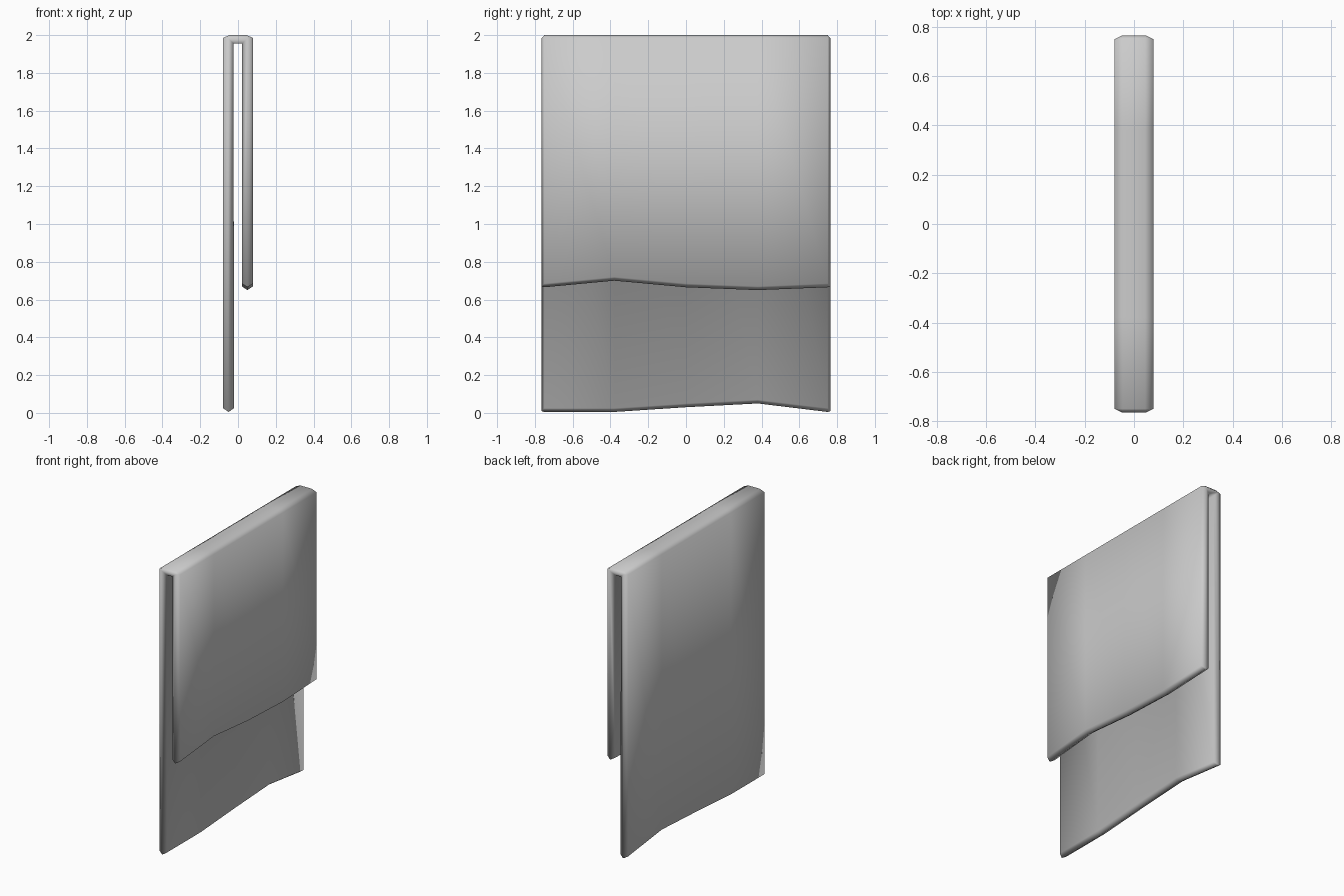
import bpy, bmesh

if "Cube" in bpy.data.objects:
    bpy.data.objects.remove(bpy.data.objects["Cube"])

# Folded towel: a U-shaped section swept along y, with uneven hems
YS = [-0.75, -0.38, 0, 0.38, 0.75]
HEM_BACK = [0.005, 0.005, 0.03, 0.05, 0.005]
HEM_FRONT = [0.665, 0.70, 0.665, 0.65, 0.665]
END = 0.765


def section(zb, zf):
    """Closed outline: outer skin, front hem tip, inner skin, back hem tip."""
    e = 0.02
    return [(-.08, zb + e), (-.08, 1.985), (-.045, 2.0), (.045, 2.0), (.08, 1.985), (.08, zf + e),
            (.05, zf),
            (.02, zf + e), (.02, 1.955), (-.024, 1.955), (-.021, zb + e),
            (-.05, zb)]


bm = bmesh.new()
rings = [[bm.verts.new((x, y, z)) for x, z in section(zb, zf)]
         for y, zb, zf in zip(YS, HEM_BACK, HEM_FRONT)]
n = len(rings[0])

# Cloth skin
for a, b in zip(rings, rings[1:]):
    for i in range(n):
        j = (i + 1) % n
        bm.faces.new((a[i], a[j], b[j], b[i]))

# Ridged selvedge closing each end of the cloth
for ring, y, zb, zf in ((rings[0], -END, HEM_BACK[0], HEM_FRONT[0]),
                        (rings[-1], END, HEM_BACK[-1], HEM_FRONT[-1])):
    ridge = [bm.verts.new((x, y, z)) for x, z in
             ((-.05, zb + .005), (-.05, 1.982), (.05, 1.982), (.05, zf + .005))]
    link = [0, 1, 1, 2, 2, 3, 3, 3, 2, 1, 0, 0]  # ridge point beside each ring point
    for i in range(n):
        j = (i + 1) % n
        p, q = ridge[link[i]], ridge[link[j]]
        bm.faces.new((ring[i], ring[j], p) if p is q else (ring[i], ring[j], q, p))

bmesh.ops.recalc_face_normals(bm, faces=bm.faces)
for f in bm.faces:
    f.smooth = True
mesh = bpy.data.meshes.new("folded_towel")
bm.to_mesh(mesh)
bm.free()
bpy.context.collection.objects.link(bpy.data.objects.new("folded_towel", mesh))
